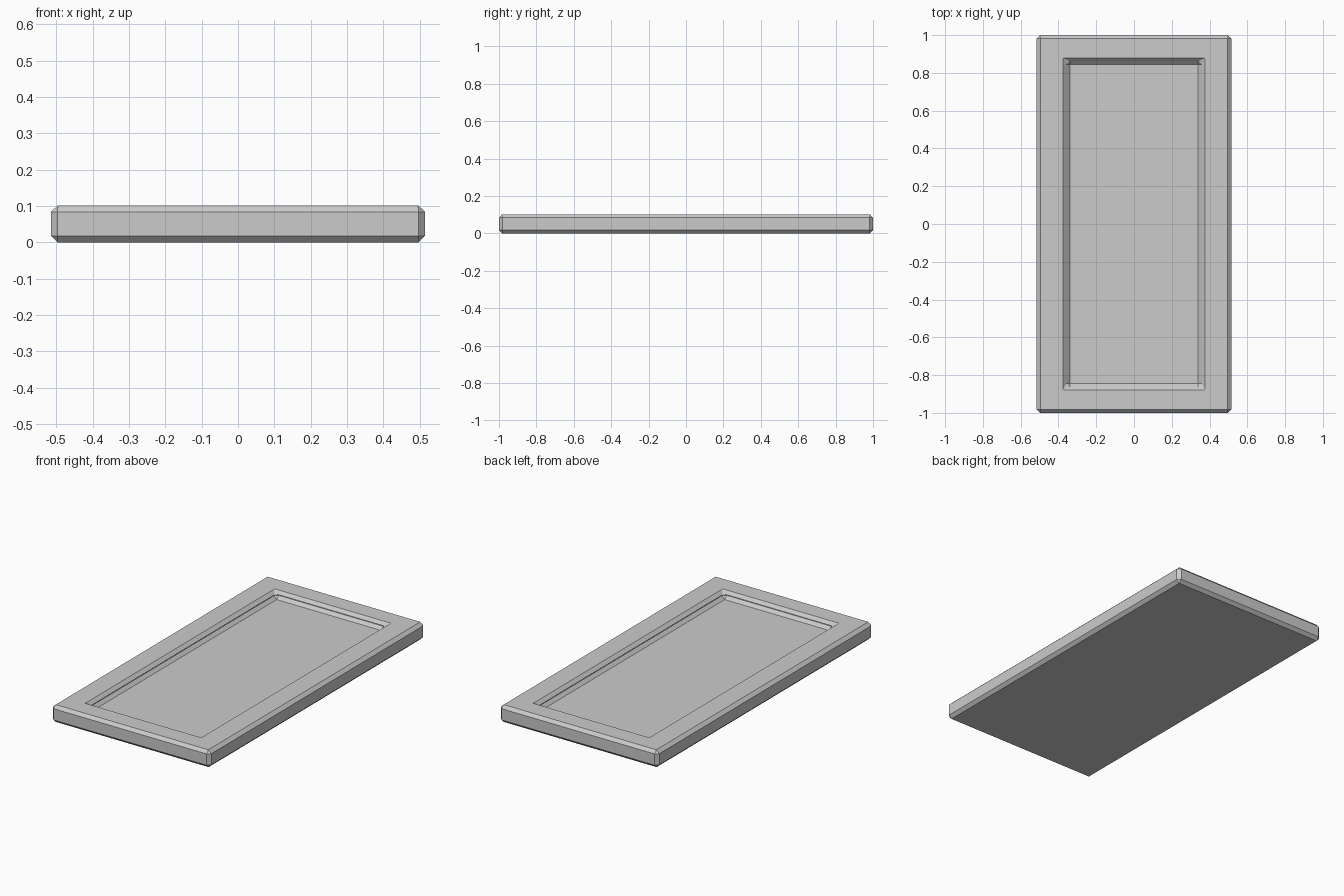
import bpy, bmesh
from mathutils import Vector

if "Cube" in bpy.data.objects:
    bpy.data.objects.remove(bpy.data.objects["Cube"])

# Slab with bottom on z = 0
HX, HY, H = 0.515, 1.0, 0.102
RX, RY, DEPTH = 0.358, 0.863, 0.04   # recess half sizes and depth
BEVEL = 0.018

bm = bmesh.new()


def ring(hx, hy, z):
    return [bm.verts.new((sx * hx, sy * hy, z))
            for sx, sy in ((-1, -1), (1, -1), (1, 1), (-1, 1))]


# Stacked rings: underside, top edge, recess rim, recess floor
rings = [ring(HX, HY, 0), ring(HX, HY, H), ring(RX, RY, H), ring(RX, RY, H - DEPTH)]
for a, b in zip(rings, rings[1:]):
    for i in range(4):
        j = (i + 1) % 4
        bm.faces.new((a[i], a[j], b[j], b[i]))
bm.faces.new(rings[0][::-1])
bm.faces.new(rings[-1])
bmesh.ops.recalc_face_normals(bm, faces=bm.faces)

mesh = bpy.data.meshes.new("panel")
bm.to_mesh(mesh)
bm.free()
panel = bpy.data.objects.new("recessed_panel", mesh)
bpy.context.collection.objects.link(panel)

# Single chamfer on every sharp edge
bev = panel.modifiers.new("chamfer", 'BEVEL')
bev.width = BEVEL
bev.segments = 1
bev.limit_method = 'ANGLE'
